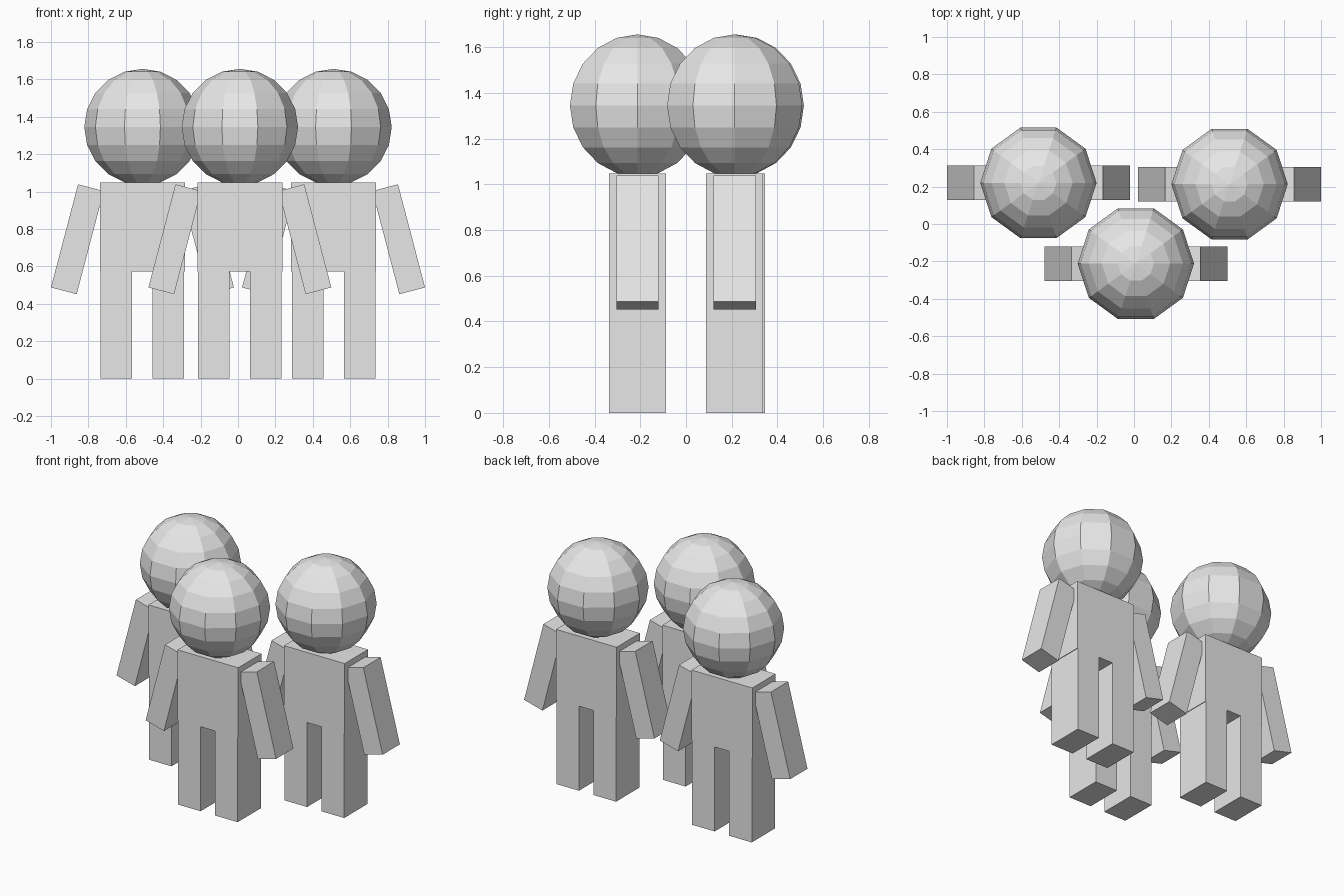
import bpy
import bmesh
from math import atan2, radians
from mathutils import Matrix, Vector

cube = bpy.data.objects.get("Cube")
if cube:
    bpy.data.objects.remove(cube, do_unlink=True)

grey = bpy.data.materials.new("plain_grey")
grey.use_nodes = True
grey.diffuse_color = (0.8, 0.8, 0.8, 1)
grey.node_tree.nodes["Principled BSDF"].inputs["Base Color"].default_value = (0.8, 0.8, 0.8, 1)


def add_object(name, bm, location):
    mesh = bpy.data.meshes.new(name)
    bm.to_mesh(mesh)
    bm.free()
    mesh.materials.append(grey)
    obj = bpy.data.objects.new(name, mesh)
    obj.location = location
    bpy.context.scene.collection.objects.link(obj)
    return obj


def box(name, location, size, tilt=0):
    bm = bmesh.new()
    bmesh.ops.create_cube(bm, size=1)
    bmesh.ops.scale(bm, vec=size, verts=bm.verts)
    obj = add_object(name, bm, location)
    obj.rotation_euler.y = radians(tilt)
    return obj


def ball(name, location, radius):
    # Faceted ball with corners on the left and right
    bm = bmesh.new()
    bmesh.ops.create_uvsphere(bm, u_segments=10, v_segments=10, radius=radius)
    corner = max(bm.verts, key=lambda v: v.co.xy.length).co
    turn = Matrix.Rotation(-atan2(corner.y, corner.x), 3, 'Z')
    bmesh.ops.rotate(bm, cent=(0, 0, 0), matrix=turn, verts=bm.verts)
    return add_object(name, bm, location)


def figure(label, x, y):
    base = Vector((x, y, 0))
    ball(label + "_head", base + Vector((0, 0, 1.345)), 0.311)
    box(label + "_torso", base + Vector((0, 0, 0.81)), (0.455, 0.25, 0.475))
    for side, s in (("left", 1), ("right", -1)):
        box(f"{label}_{side}_leg", base + Vector((s * 0.139, 0, 0.287)),
            (0.169, 0.25, 0.574))
        # Arms swing outward from the shoulders
        box(f"{label}_{side}_arm", base + Vector((s * 0.348, 0, 0.745)),
            (0.142, 0.185, 0.57), -s * 14.7)


# One figure in front, two behind
figure("front_figure", 0.01, -0.212)
figure("back_right_figure", -0.511, 0.22)
figure("back_left_figure", 0.511, 0.213)
